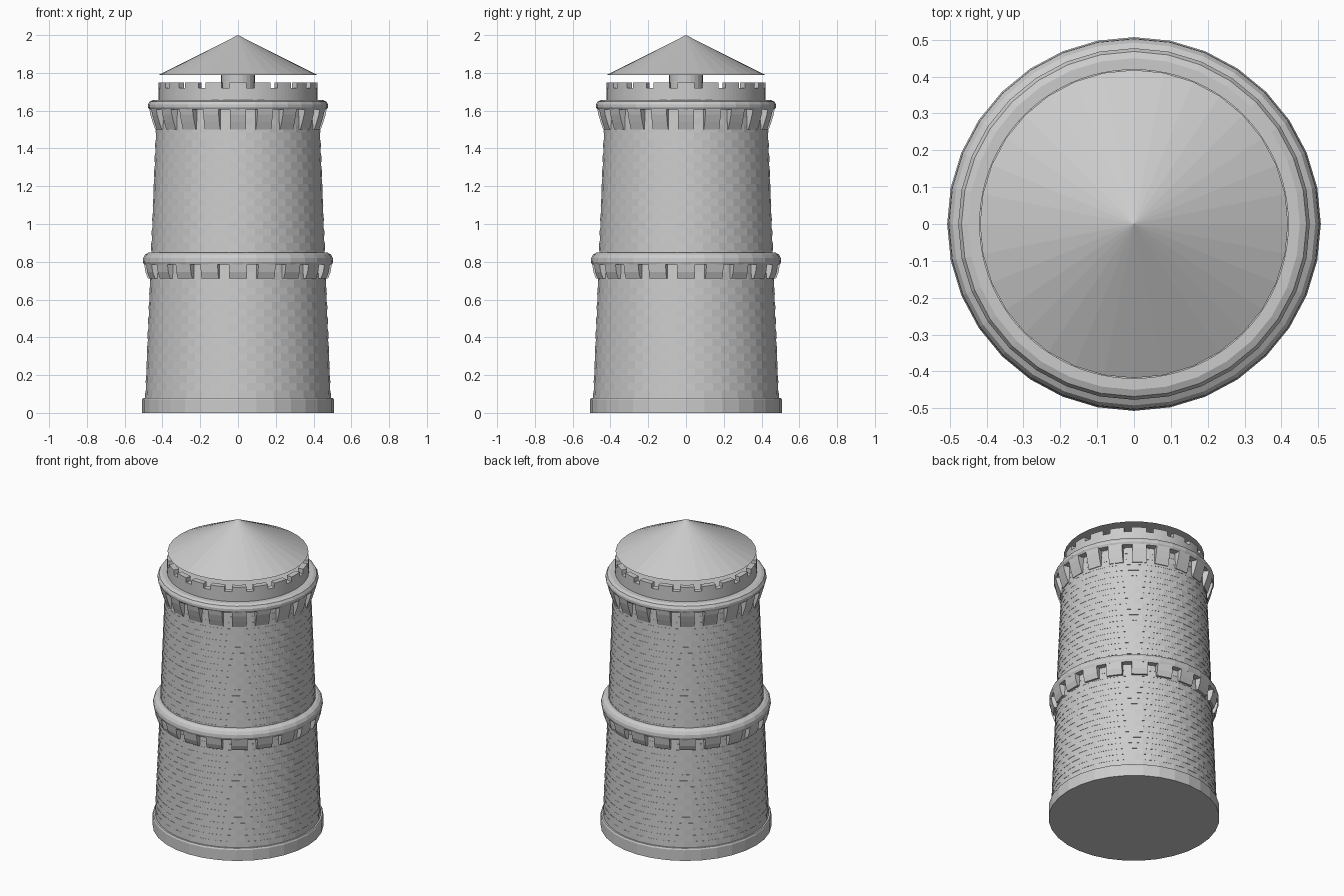
import bpy, bmesh, math

if "Cube" in bpy.data.objects:
    bpy.data.objects.remove(bpy.data.objects["Cube"])

N = 32  # sides of the tower
stone = bpy.data.materials.new("grey stone")
stone.diffuse_color = (0.6, 0.6, 0.6, 1)
stone.use_nodes = True
stone.node_tree.nodes["Principled BSDF"].inputs["Base Color"].default_value = stone.diffuse_color


def finish(name, bm):
    bmesh.ops.recalc_face_normals(bm, faces=bm.faces)
    me = bpy.data.meshes.new(name)
    bm.to_mesh(me)
    bm.free()
    me.materials.append(stone)
    ob = bpy.data.objects.new(name, me)
    bpy.context.collection.objects.link(ob)
    return ob


def ring(bm, r, z, n=N, turn=0.0):
    return [bm.verts.new((r * math.sin(2 * math.pi * (i + turn) / n),
                          -r * math.cos(2 * math.pi * (i + turn) / n), z)) for i in range(n)]


def bridge(bm, a, b):
    n = len(a)
    for i in range(n):
        j = (i + 1) % n
        bm.faces.new((a[i], a[j], b[j], b[i]))


def lathe(name, profile, n=N, closed=False):
    """Turn an (r, z) profile; open profiles are capped at both ends."""
    bm = bmesh.new()
    rings = [ring(bm, r, z, n) for r, z in profile]
    for a, b in zip(rings, rings[1:]):
        bridge(bm, a, b)
    if closed:
        bridge(bm, rings[-1], rings[0])
    else:
        bm.faces.new(rings[0])
        bm.faces.new(rings[-1])
    return finish(name, bm)


def corbels(name, profile, width, count):
    """Brackets: an (r, z) outline extruded sideways, repeated round the tower."""
    bm = bmesh.new()
    for k in range(count):
        a = 2 * math.pi * k / count
        s, c = math.sin(a), math.cos(a)
        sides = []
        for t in (-width / 2, width / 2):
            sides.append([bm.verts.new((r * s + t * c, -r * c + t * s, z)) for r, z in profile])
        bridge(bm, *sides)
        bm.faces.new(sides[0])
        bm.faces.new(sides[1])
    return finish(name, bm)


# Plinth
lathe("plinth", [(0.507, 0), (0.507, 0.07), (0.502, 0.08), (0.48, 0.08)])

# Wall: stone courses, each turned half a facet against the one below
bm = bmesh.new()
rows, z0, z1 = 40, 0.08, 1.64
radius = lambda z: 0.492 - 0.04 * (z - z0)
prev = None
for k in range(rows):
    za = z0 + (z1 - z0) * k / rows
    zb = z0 + (z1 - z0) * (k + 1) / rows
    turn = 0.5 * (k % 2)
    low, high = ring(bm, radius(za), za, N, turn), ring(bm, radius(zb), zb, N, turn)
    bridge(bm, low, high)
    if prev:
        # thin ledges between courses
        a, b = (prev, low) if k % 2 else (low, prev)
        for i in range(N):
            j = (i + 1) % N
            bm.faces.new((a[i], a[j], b[i]))
            bm.faces.new((b[i], a[j], b[j]))
    prev = high
finish("wall", bm)

# Projecting bands with their brackets
lathe("lower_band", [(0.45, 0.785), (0.498, 0.785), (0.504, 0.80), (0.502, 0.82),
                     (0.492, 0.838), (0.475, 0.848), (0.45, 0.85)], closed=True)
corbels("lower_brackets", [(0.45, 0.712), (0.477, 0.712), (0.49, 0.745),
                           (0.497, 0.79), (0.45, 0.79)], 0.095, 20)
lathe("upper_band", [(0.41, 1.605), (0.468, 1.605), (0.477, 1.618), (0.477, 1.632),
                     (0.468, 1.648), (0.45, 1.656), (0.41, 1.656)], closed=True)
corbels("upper_brackets", [(0.42, 1.50), (0.438, 1.50), (0.452, 1.54),
                           (0.464, 1.58), (0.469, 1.61), (0.42, 1.61)], 0.085, 20)

# Parapet with twenty notches in its top edge
bm = bmesh.new()
COUNT, STEP = 20, 6          # six segments per merlon, two of them notch
n = COUNT * STEP
outer, inner = 0.42, 0.385
levels = [(outer, 1.64), (outer, 1.72), (inner, 1.72), (inner, 1.70)]
rings = [ring(bm, r, z, n) for r, z in levels]
top_o, top_i = ring(bm, outer, 1.75, n), ring(bm, inner, 1.75, n)
bridge(bm, rings[0], rings[1])
bridge(bm, rings[2], rings[3])
bm.faces.new(rings[3])
mid_o, mid_i = rings[1], rings[2]
for i in range(n):
    j = (i + 1) % n
    if i % STEP in (2, 3):
        bm.faces.new((mid_o[i], mid_o[j], mid_i[j], mid_i[i]))
        continue
    bm.faces.new((mid_o[i], mid_o[j], top_o[j], top_o[i]))
    bm.faces.new((mid_i[i], mid_i[j], top_i[j], top_i[i]))
    bm.faces.new((top_o[i], top_o[j], top_i[j], top_i[i]))
    for v, edge in ((i, 4), (j, 2)):
        if v % STEP == edge:
            bm.faces.new((mid_o[v], top_o[v], top_i[v], mid_i[v]))
bmesh.ops.delete(bm, geom=[v for v in bm.verts if not v.link_faces], context='VERTS')
finish("parapet", bm)

# Post carrying the roof
lathe("roof_post", [(0.09, 1.70), (0.09, 1.80)], 24)

# Conical roof
bm = bmesh.new()
eave = ring(bm, 0.418, 1.79)
tip = bm.verts.new((0, 0, 2.0))
for i in range(N):
    bm.faces.new((eave[i], eave[(i + 1) % N], tip))
bm.faces.new(eave)
finish("roof", bm)
